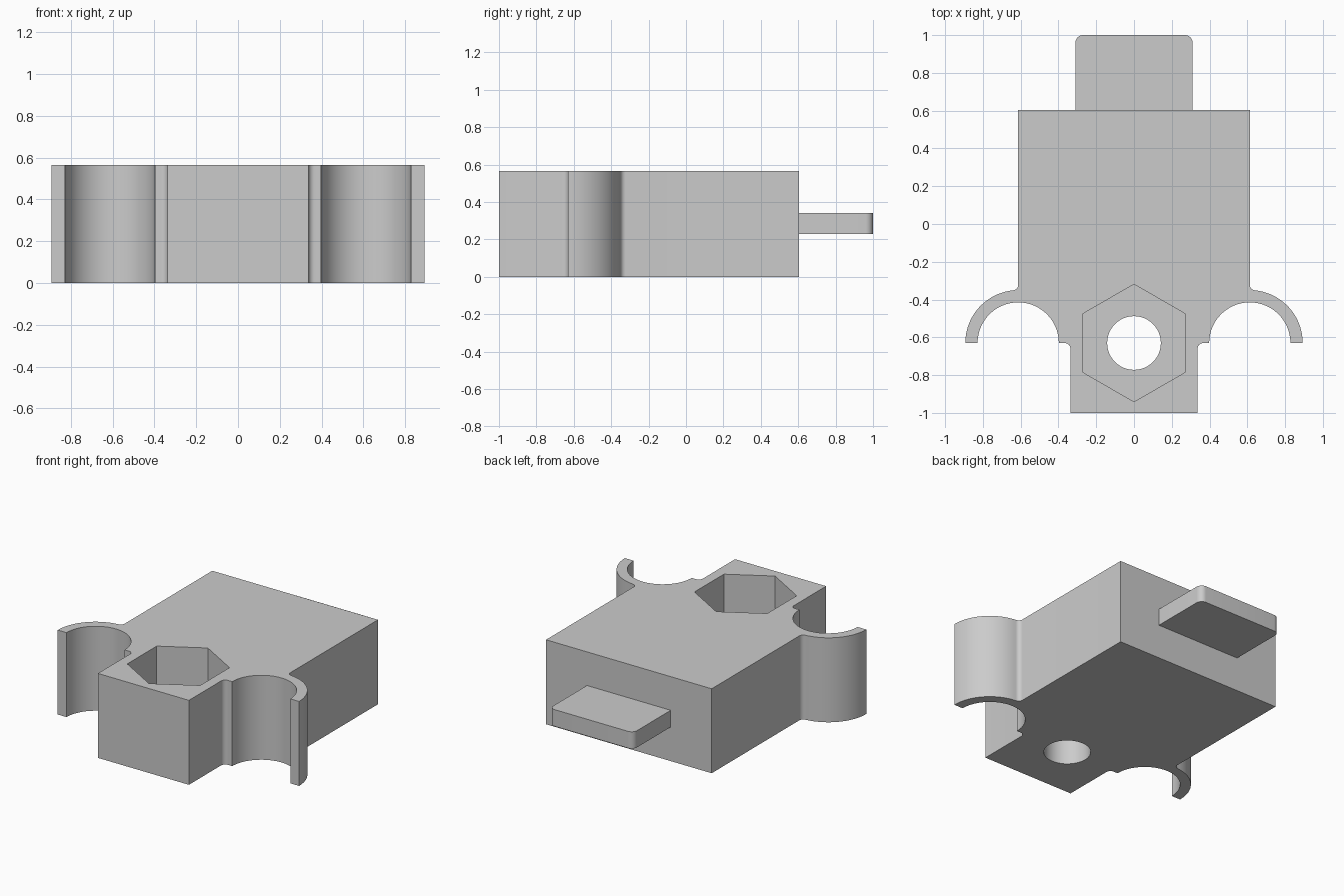
import bpy
import bmesh
from math import sin, cos, radians, sqrt, atan2, degrees

if "Cube" in bpy.data.objects:
    bpy.data.objects.remove(bpy.data.objects["Cube"])

HEIGHT = 0.565
CLIP_X, CLIP_Y = 0.613, -0.63      # centre of each clip, level with the bolt hole
INNER, OUTER, FILLET = 0.215, 0.28, 0.03
BACK = 0.604

grey = bpy.data.materials.new("grey plastic")
grey.use_nodes = True
grey.diffuse_color = (0.6, 0.6, 0.6, 1)
grey.node_tree.nodes["Principled BSDF"].inputs["Base Color"].default_value = (0.6, 0.6, 0.6, 1)


def arc(cx, cy, r, start, end, steps):
    """Points along an arc, angles in degrees."""
    angles = [radians(start + (end - start) * i / steps) for i in range(steps + 1)]
    return [(cx + r * cos(a), cy + r * sin(a)) for a in angles]


def mirrored(half):
    """Close a right-hand outline with its mirror image."""
    return half + [(-x, y) for x, y in reversed(half)]


def prism(name, outline, z0, z1):
    """Extrude a flat outline from z0 to z1."""
    bm = bmesh.new()
    base = bm.faces.new([bm.verts.new((x, y, z0)) for x, y in outline])
    top = bmesh.ops.extrude_face_region(bm, geom=[base])["geom"]
    verts = [v for v in top if isinstance(v, bmesh.types.BMVert)]
    bmesh.ops.translate(bm, verts=verts, vec=(0, 0, z1 - z0))
    bmesh.ops.recalc_face_normals(bm, faces=bm.faces)
    mesh = bpy.data.meshes.new(name)
    bm.to_mesh(mesh)
    bm.free()
    mesh.materials.append(grey)
    obj = bpy.data.objects.new(name, mesh)
    bpy.context.collection.objects.link(obj)
    return obj


def activate(obj):
    bpy.ops.object.select_all(action='DESELECT')
    obj.select_set(True)
    bpy.context.view_layer.objects.active = obj


def cut(obj, cutter):
    mod = obj.modifiers.new("cut", 'BOOLEAN')
    mod.operation = 'DIFFERENCE'
    mod.solver = 'EXACT'
    mod.object = cutter
    activate(obj)
    bpy.ops.object.modifier_apply(modifier=mod.name)
    bpy.data.objects.remove(cutter)


# Body with the two open clips, outlined from the nose round to the back
rise = sqrt((OUTER + FILLET) ** 2 - FILLET ** 2)
touch = degrees(atan2(rise, FILLET))
nose = 0.337
half = [(nose, -1)]
half += arc(nose + FILLET, CLIP_Y - FILLET, FILLET, 180, 90, 8)
half += arc(CLIP_X, CLIP_Y, INNER, 180, 0, 40)
half += arc(CLIP_X, CLIP_Y, OUTER, 0, touch, 24)
half += arc(CLIP_X + FILLET, CLIP_Y + rise, FILLET, touch + 180, 180, 8)
half += [(CLIP_X, BACK)]
body = prism("body_with_clips", mirrored(half), 0, HEIGHT)

# Hexagonal nut pocket and the bolt hole below it
cut(body, prism("nut_pocket_cutter", arc(0, CLIP_Y, 0.311, 30, 330, 5), 0.23, HEIGHT + 0.1))
cut(body, prism("bolt_hole_cutter", arc(0, CLIP_Y, 0.142, 0, 354.375, 63), -0.1, 0.4))

# Rear tab with rounded corners
tab_half = [(0.31, BACK - 0.01)] + arc(0.27, 0.96, 0.04, 0, 90, 10)
tab = prism("rear_tab", mirrored(tab_half), 0.228, 0.34)

for part in (body, tab):
    activate(part)
    bpy.ops.object.shade_smooth_by_angle(angle=radians(30))
